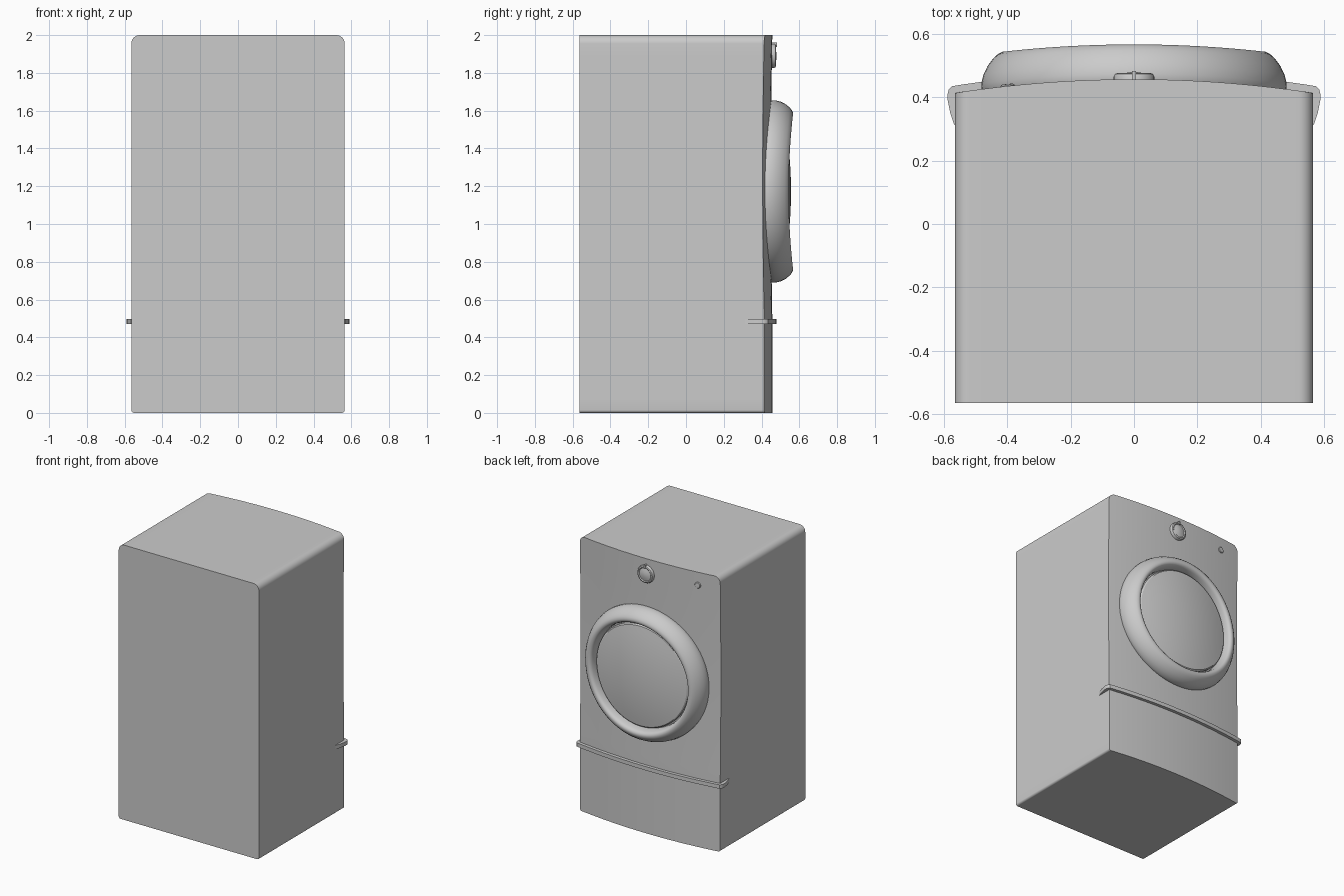
import bpy, bmesh, math
from mathutils import Vector

if "Cube" in bpy.data.objects:
    bpy.data.objects.remove(bpy.data.objects["Cube"])

W, BACK, H = 0.565, -0.565, 2.0
K = 0.135                       # how strongly the front bows

grey = bpy.data.materials.new("appliance grey")
grey.diffuse_color = (0.6, 0.6, 0.6, 1)
grey.use_nodes = True
grey.node_tree.nodes["Principled BSDF"].inputs["Base Color"].default_value = grey.diffuse_color


def bow(x):
    return -K * x * x


def front_y(x, z):
    # bowed front, very slightly hollow between bar and controls
    hollow = 0.0
    if 0.5 < z < 2.0:
        hollow = 0.008 * math.sin(math.pi * (z - 0.5) / 1.5)
    return 0.457 + bow(x) - hollow


def finish(bm, name, angle=30):
    bmesh.ops.recalc_face_normals(bm, faces=bm.faces)
    me = bpy.data.meshes.new(name)
    bm.to_mesh(me)
    bm.free()
    ob = bpy.data.objects.new(name, me)
    bpy.context.collection.objects.link(ob)
    me.materials.append(grey)
    bpy.ops.object.select_all(action='DESELECT')
    ob.select_set(True)
    bpy.context.view_layer.objects.active = ob
    bpy.ops.object.shade_smooth_by_angle(angle=math.radians(angle))
    return ob


def lathe(name, profile, cx, cz, segs=96, angle=30):
    """Spin (radius, y) points around a y axis, then bow with the front."""
    bm = bmesh.new()
    rings = []
    for r, y in profile:
        if r == 0:
            rings.append([bm.verts.new((cx, y + bow(cx), cz))] * segs)
            continue
        ring = []
        for i in range(segs):
            a = 2 * math.pi * i / segs
            x = cx + r * math.cos(a)
            ring.append(bm.verts.new((x, y + bow(x), cz + r * math.sin(a))))
        rings.append(ring)
    for a, b in zip(rings, rings[1:]):
        for i in range(segs):
            j = (i + 1) % segs
            vs = []
            for v in (a[i], a[j], b[j], b[i]):
                if v not in vs:
                    vs.append(v)
            bm.faces.new(vs)
    return finish(bm, name, angle)


# Cabinet: rounded front grid extruded to the back
def corner_drop(x, r):
    d = max(0.0, abs(x) - (W - r))
    return r - math.sqrt(max(0.0, r * r - d * d))


corner = [W - 0.045 * (1 - math.sin(math.pi / 2 * i / 8)) for i in range(9)]
half = [0.52 * i / 12 for i in range(12)] + corner
xs = [-x for x in reversed(half[1:])] + half
ROWS = 32
bm = bmesh.new()
grid = []
for x in xs:
    lo, hi = corner_drop(x, 0.015), H - corner_drop(x, 0.045)
    col = []
    for j in range(ROWS + 1):
        z = lo + (hi - lo) * j / ROWS
        col.append(bm.verts.new((x, front_y(x, z), z)))
    grid.append(col)
for a, b in zip(grid, grid[1:]):
    for j in range(ROWS):
        bm.faces.new((a[j], b[j], b[j + 1], a[j + 1]))
front_faces = bm.faces[:]
ext = bmesh.ops.extrude_face_region(bm, geom=front_faces, use_keep_orig=True)
for v in ext["geom"]:
    if isinstance(v, bmesh.types.BMVert):
        v.co.y = BACK
finish(bm, "cabinet")

# Door ring and domed door window
DOOR_Z = 1.172
lathe("door_ring", [(0.474, 0.435), (0.481, 0.455), (0.482, 0.475), (0.475, 0.503),
                    (0.462, 0.528), (0.445, 0.549), (0.43, 0.561), (0.415, 0.567),
                    (0.402, 0.565), (0.392, 0.557), (0.386, 0.545), (0.38, 0.52),
                    (0.378, 0.495), (0.36, 0.495)], 0, DOOR_Z, angle=40)
dome = [(0.37, 0.49), (0.37, 0.518), (0.362, 0.526)]
dome += [(0.362 * (1 - t / 8), 0.526 + 0.03 * (1 - (1 - t / 8) ** 2)) for t in range(1, 9)]
lathe("door_window", dome, 0, DOOR_Z)

# Control knob with raised rim and pointer
KNOB_Z = 1.89
lathe("control_knob", [(0.064, 0.44), (0.064, 0.466), (0.06, 0.474), (0.052, 0.477),
                       (0.046, 0.472), (0.03, 0.476), (0.015, 0.479), (0, 0.48)],
      0, KNOB_Z, 48)
bm = bmesh.new()
bmesh.ops.create_cube(bm, size=1)
for v in bm.verts:
    v.co = Vector((v.co.x * 0.012, 0.468 + v.co.y * 0.03, KNOB_Z + 0.058 + v.co.z * 0.024))
finish(bm, "knob_pointer")

# Small push button
lathe("push_button", [(0.022, 0.44), (0.022, 0.459), (0.018, 0.463), (0, 0.464)],
      -0.40, 1.905, 32)

# Trim bar wrapping round the front corners
side = [(0.575, 0.435), (0.585, 0.424), (0.589, 0.408), (0.588, 0.39),
        (0.58, 0.35), (0.567, 0.312), (0.55, 0.312), (0.53, 0.39)]
arc = [-0.54 + 1.08 * i / 32 for i in range(33)]
outline = [(x, 0.48 + bow(x)) for x in arc] + side
outline += [(-x, 0.43 + bow(x)) for x in arc[1:-1]]
outline += [(-x, y) for x, y in reversed(side)]
bm = bmesh.new()
face = bm.faces.new([bm.verts.new((x, y, 0.47)) for x, y in outline])
ext = bmesh.ops.extrude_face_region(bm, geom=[face], use_keep_orig=True)
for v in ext["geom"]:
    if isinstance(v, bmesh.types.BMVert):
        v.co.z = 0.498
finish(bm, "trim_bar")
